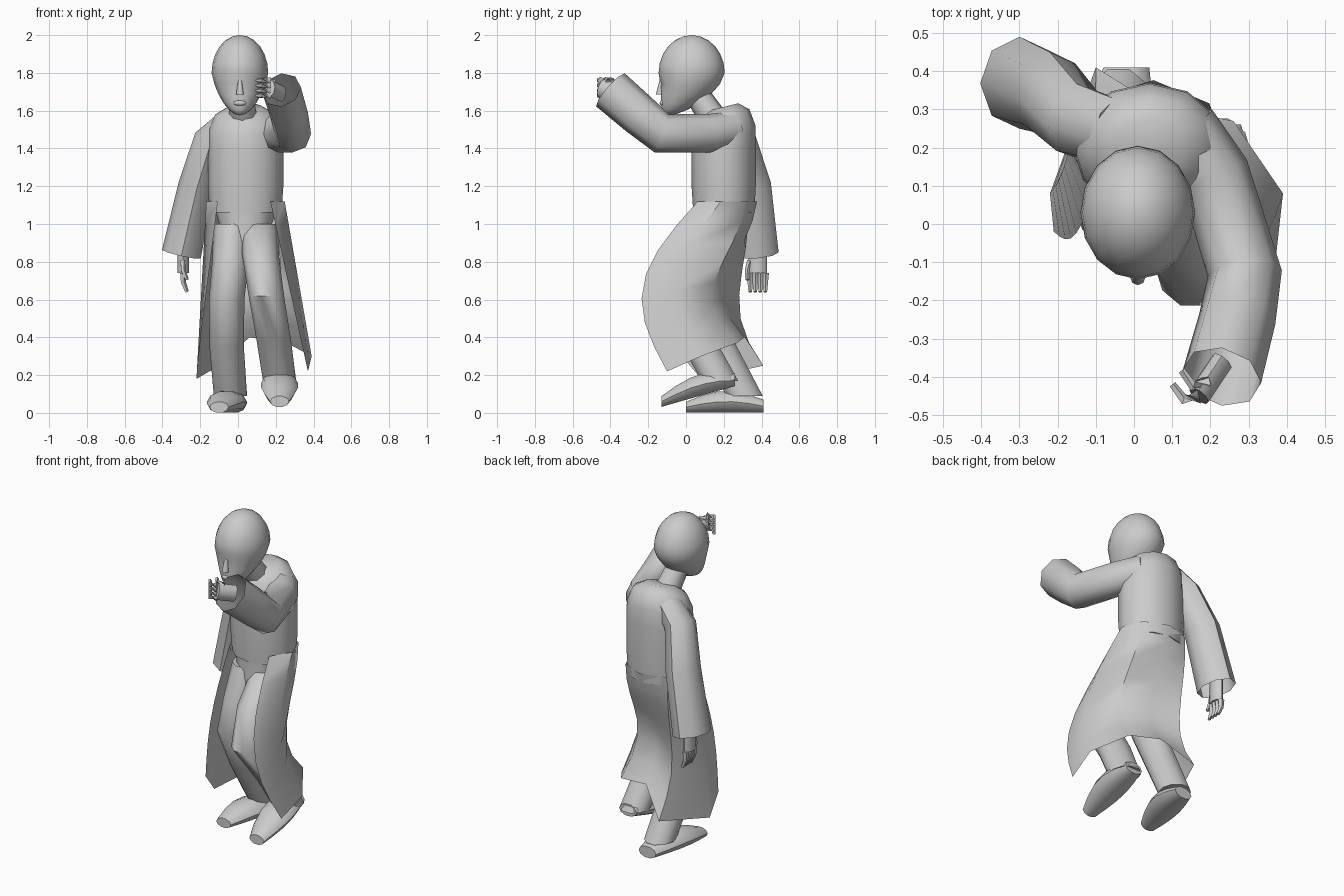
import bpy
import bmesh
import math
from mathutils import Vector

cube = bpy.data.objects.get("Cube")
if cube:
    bpy.data.objects.remove(cube, do_unlink=True)

# One plain grey for everything
clay = bpy.data.materials.new("plain_grey")
clay.use_nodes = True
grey = (.6, .6, .6, 1)
clay.diffuse_color = grey
clay.node_tree.nodes["Principled BSDF"].inputs["Base Color"].default_value = grey

RIGHTWARD = Vector((1, 0, 0))
BACKWARD = Vector((0, 1, 0))
UPWARD = Vector((0, 0, 1))


def finish(name, bm):
    """Turn a bmesh into a smooth object with sharp creases."""
    mesh = bpy.data.meshes.new(name)
    bm.to_mesh(mesh)
    bm.free()
    mesh.materials.append(clay)
    obj = bpy.data.objects.new(name, mesh)
    bpy.context.collection.objects.link(obj)
    bpy.ops.object.select_all(action='DESELECT')
    obj.select_set(True)
    bpy.context.view_layer.objects.active = obj
    bpy.ops.object.shade_smooth_by_angle(angle=math.radians(50))


def swell(fraction, first, last, bulge):
    """Radius going from first to last, fuller in the middle."""
    return first + (last - first) * fraction + bulge * math.sin(math.pi * fraction)


def loft(name, path, radii, aspect=1, axis=None, sides=8, open_end=False, tilt=0):
    """Skin elliptical rings along a path; rings face the axis or follow the path."""
    bm = bmesh.new()
    points = [Vector(p) for p in path]
    last = len(points) - 1
    rings = []
    for i, (here, radius) in enumerate(zip(points, radii)):
        into = (here - points[max(i - 1, 0)]).normalized()
        out = (points[min(i + 1, last)] - here).normalized()
        facing = axis or (into + out).normalized()
        across = (RIGHTWARD - facing * RIGHTWARD.dot(facing)).normalized()
        upright = facing.cross(across) * aspect
        ring = []
        for k in range(sides):
            turn = math.tau * k / sides
            offset = (across * math.cos(turn) + upright * math.sin(turn)) * radius
            offset.z += tilt * offset.y * i / last
            ring.append(bm.verts.new(here + offset))
        rings.append(ring)
    for low, high in zip(rings, rings[1:]):
        for k in range(sides):
            bm.faces.new((low[k - 1], low[k], high[k], high[k - 1]))
    bm.faces.new(rings[0])
    if not open_end:
        bm.faces.new(rings[-1])
    bmesh.ops.recalc_face_normals(bm, faces=bm.faces)
    finish(name, bm)


def limb(name, path, first, last, bulge=0, **options):
    """Loft whose radius is set by its two ends."""
    steps = len(path) - 1
    radii = [swell(i / steps, first, last, bulge) for i in range(len(path))]
    loft(name, path, radii, **options)


def hand(side, wrist, knuckle, spread, reach, curl):
    """Flat palm, four evenly spread fingers and a thumb."""
    wrist, knuckle, spread, reach, curl = map(Vector, (wrist, knuckle, spread, reach, curl))
    palm = wrist.lerp(knuckle, .6)
    limb(side + "_palm", (wrist, palm, knuckle), .03, .03, aspect=1.6)
    for i in range(4):
        base = knuckle + spread * (i / 3 - .5)
        bend = base + reach
        limb(side + "_finger", (base, bend, bend + curl), .02, .01, sides=5)
    thumb = palm + spread / 2
    bend = thumb + reach + spread / 5
    limb(side + "_thumb", (thumb, bend, bend + curl), .018, .01, sides=5)


def shoe(name, toe, heel):
    """Rounded shoe resting on the line from toe to heel."""
    toe, heel = Vector(toe), Vector(heel)
    shape = (.05, .06, .045)
    flatness = .6
    path = []
    for i in range(6):
        height = flatness * swell(i / 5, *shape)
        path.append(toe.lerp(heel, i / 5) + UPWARD * height)
    limb(name, path, *shape, aspect=flatness, axis=BACKWARD, sides=10)


# Head: a ball whose lower half tapers and slides forward into the chin,
# with shallow eye sockets
bm = bmesh.new()
bmesh.ops.create_uvsphere(bm, u_segments=16, v_segments=12, radius=1)
for v in bm.verts:
    x, y, z = v.co
    drop = min(z, 0)
    taper = 1 + drop / 4
    socket = y < -.5 and -.4 < z < -.1 and .2 < abs(x) < .6
    v.co = (.01 + .15 * x * taper,
            .03 + .175 * y * taper - .12 * drop ** 2 + .015 * socket,
            1.8 + .2 * z + .025 * drop)
finish("head", bm)
limb("neck", ((.03, .15, 1.55), (.01, .05, 1.7)), .075, .065)
limb("nose", ((.01, -.13, 1.76), (.01, -.14, 1.685)), .01, .02, axis=UPWARD)

# Mouth
bm = bmesh.new()
bmesh.ops.create_icosphere(bm, subdivisions=2, radius=1)
bmesh.ops.scale(bm, vec=(.035, .015, .015), verts=bm.verts)
bmesh.ops.translate(bm, vec=(.01, -.125, 1.64), verts=bm.verts)
finish("mouth", bm)

# Robe body with a sloping collar, and the hips under it
centre = Vector((.04, .2, 0))
width, depth = .2, .17
profile = ((1.06, .95), (1.2, 1), (1.4, 1), (1.5, .98), (1.58, .8), (1.62, .45))
loft("robe_body", [centre + UPWARD * z for z, _ in profile],
     [width * fullness for _, fullness in profile],
     aspect=depth / width, axis=UPWARD, sides=12, tilt=.25)
limb("hips", ((.04, .18, 1.1), (.04, .16, 1), (.04, .13, .9)), .17, .11,
     aspect=.8, axis=UPWARD, sides=12)

# Skirt: open in front, from the waist ellipse down to a ragged hem.
# Each hem point has a forward push that follows the bent knees;
# the cloth at the back is pushed lower down, behind the knees.
hem = ((-.21, -.02, .3, .06), (-.22, .08, .18, .02), (-.1, .41, .25, .1),
       (.06, .31, .4, .13), (.26, .27, .37, .15), (.39, .08, .3, .17),
       (.37, -.1, .22, .21))
bm = bmesh.new()
columns = []
for i, (x, y, z, push) in enumerate(hem):
    turn = math.radians(225 - 46 * i)
    waist = centre + Vector((width * math.cos(turn), depth * math.sin(turn), 0)) * 1.04
    waist.z = 1.12
    delay = 1.7 if 1 < i < 5 else 1
    column = []
    for row in range(8):
        fraction = row / 7
        point = waist.lerp(Vector((x, y, z)), fraction)
        point.y -= push * math.sin(math.pi * fraction ** delay)
        column.append(bm.verts.new(point))
    columns.append(column)
for a, b in zip(columns, columns[1:]):
    for row in range(7):
        bm.faces.new((a[row], b[row], b[row + 1], a[row + 1]))
finish("robe_skirt", bm)

# Sleeves, open at the wide cuffs
limb("left_sleeve", ((.13, .25, 1.5), (.21, .13, 1.48), (.29, -.13, 1.48),
                     (.27, -.25, 1.58), (.23, -.4, 1.71)),
     .09, .105, aspect=1.1, open_end=True)
limb("right_sleeve", ((-.05, .24, 1.53), (-.15, .27, 1.44), (-.22, .34, 1.2),
                      (-.3, .37, .84)),
     .08, .105, aspect=1.15, open_end=True)

# Trouser legs: hip, thigh, knee, calf, ankle
for name, path in (
        ("right_leg", ((-.03, .17, 1), (-.04, .09, .8), (-.06, .05, .6),
                       (-.06, .17, .35), (-.04, .31, .09))),
        ("left_leg", ((.11, .17, 1), (.12, 0, .83), (.15, -.11, .62),
                      (.19, .06, .38), (.22, .18, .17)))):
    limb(name, path, .1, .088, aspect=1.15, axis=UPWARD, sides=10)

# Shoes: one flat, one with the heel raised
shoe("right_shoe", (-.1, 0, 0), (-.02, .41, 0))
shoe("left_shoe", (.22, -.13, .03), (.22, .26, .14))

# Hands: one hanging, one raised with curled fingers
hand("right", (-.29, .38, .9), (-.29, .38, .74), (0, -.08, 0), (0, 0, -.05), (.02, 0, -.05))
hand("left", (.23, -.36, 1.69), (.17, -.45, 1.72), (0, 0, .08), (-.04, -.01, 0), (-.03, .04, 0))
